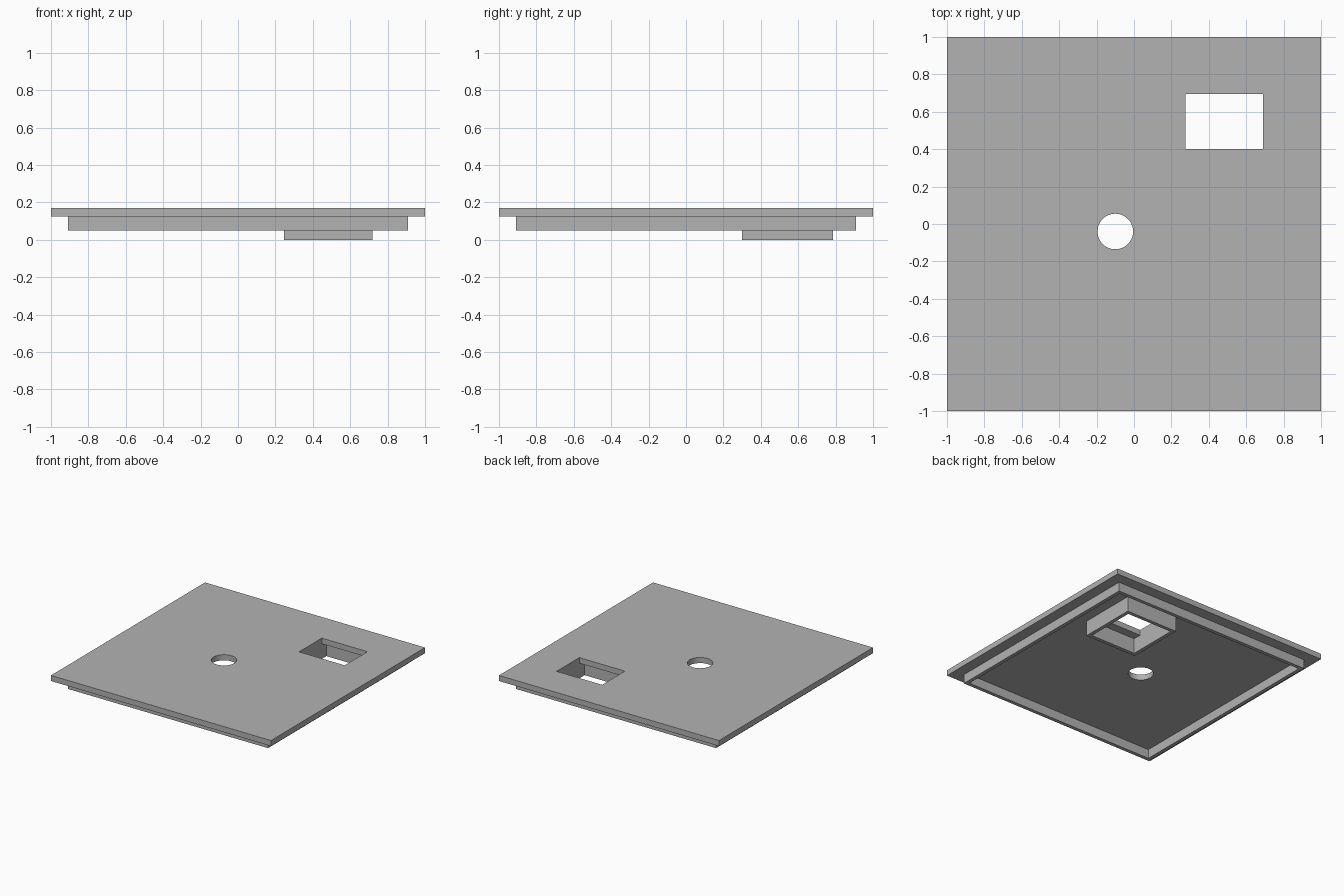
import bpy
import bmesh
from math import cos, sin, tau

cube = bpy.data.objects.get("Cube")
if cube:
    bpy.data.objects.remove(cube, do_unlink=True)

grey = bpy.data.materials.new("plain grey")
grey.use_nodes = True
colour = (0.45, 0.45, 0.45, 1)
grey.diffuse_color = colour
grey.node_tree.nodes["Principled BSDF"].inputs["Base Color"].default_value = colour


def rectangle(x0, x1, y0, y1):
    return [(x0, y0), (x1, y0), (x1, y1), (x0, y1)]


def circle(cx, cy, r, n=64):
    return [(cx + r * cos(tau * i / n), cy + r * sin(tau * i / n)) for i in range(n)]


def slab(name, outline, holes, z0, z1):
    """Extrude an outline with holes from z0 up to z1."""
    bm = bmesh.new()
    edges = []
    for loop in [outline] + holes:
        verts = [bm.verts.new((x, y, z0)) for x, y in loop]
        edges += [bm.edges.new((v, verts[i - 1])) for i, v in enumerate(verts)]
    bmesh.ops.triangle_fill(bm, edges=edges, use_beauty=True, use_dissolve=False)
    top = bmesh.ops.extrude_face_region(bm, geom=bm.faces[:], use_keep_orig=True)
    moved = [g for g in top["geom"] if isinstance(g, bmesh.types.BMVert)]
    bmesh.ops.translate(bm, verts=moved, vec=(0, 0, z1 - z0))
    bmesh.ops.recalc_face_normals(bm, faces=bm.faces[:])
    mesh = bpy.data.meshes.new(name)
    bm.to_mesh(mesh)
    bm.free()
    mesh.materials.append(grey)
    obj = bpy.data.objects.new(name, mesh)
    bpy.context.collection.objects.link(obj)
    return obj


PLATE_Z, TOP_Z = 0.125, 0.171

# Square cover plate with a round hole and a rectangular window
slab("cover_plate", rectangle(-1, 1, -1, 1),
     [circle(-0.1, -0.04, 0.095), rectangle(0.275, 0.69, 0.4, 0.695)],
     PLATE_Z, TOP_Z)

# Thin locating rim under the plate
slab("locating_rim", rectangle(-0.91, 0.91, -0.91, 0.91),
     [rectangle(-0.88, 0.88, -0.88, 0.88)], 0.05, PLATE_Z)

# Deeper socket frame around the window, leaving ledges at its front and back
slab("socket_frame", rectangle(0.245, 0.72, 0.3, 0.785),
     [rectangle(0.275, 0.69, 0.33, 0.755)], 0, PLATE_Z)
